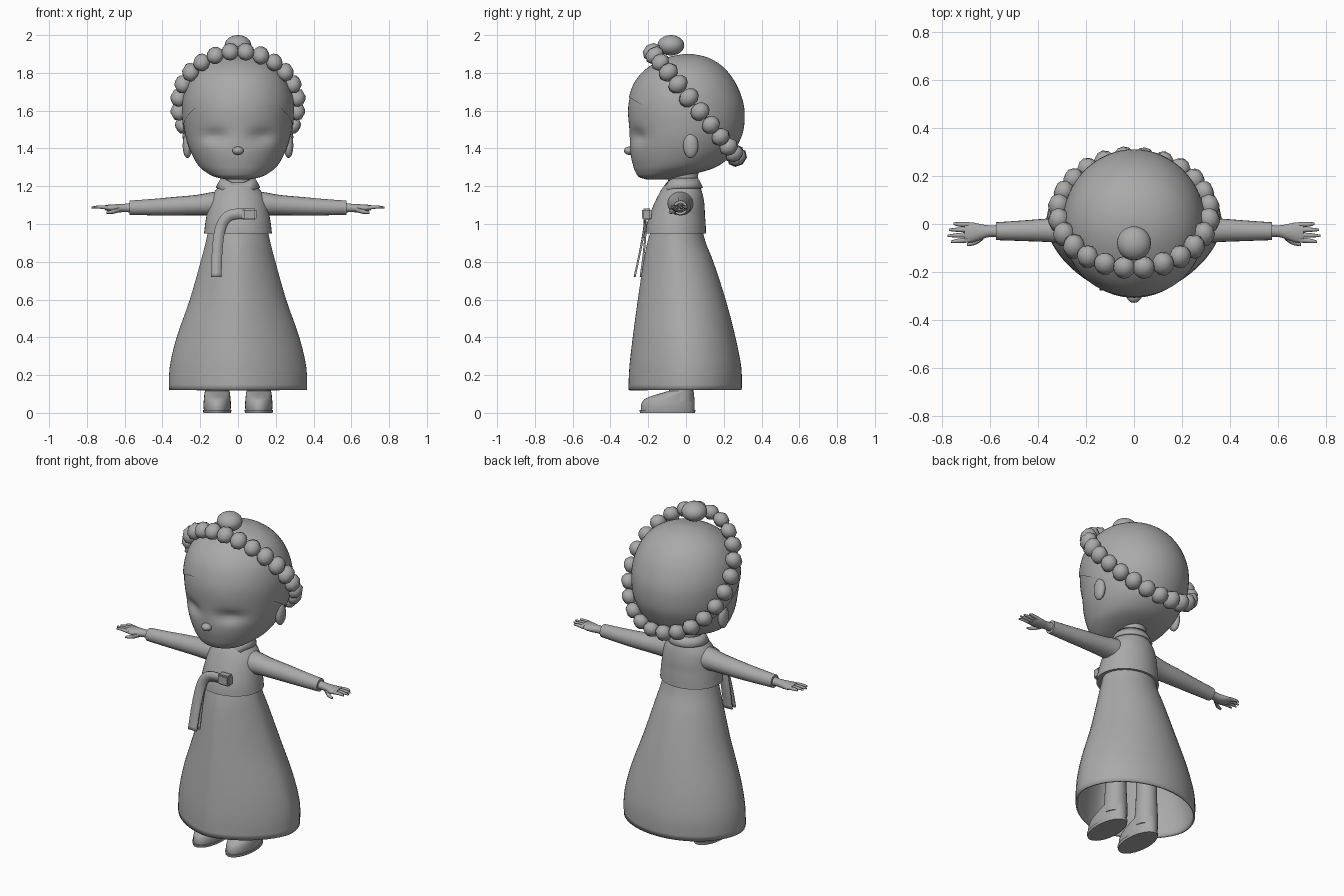
import bpy, bmesh, math, random
from mathutils import Vector, Matrix

random.seed(4)
start_cube = bpy.data.objects.get("Cube")
if start_cube:
    bpy.data.objects.remove(start_cube, do_unlink=True)

# One plain grey clay colour for the whole figure
grey = bpy.data.materials.new("clay_grey")
grey.use_nodes = True
colour = (0.4, 0.4, 0.4, 1)
grey.diffuse_color = colour
grey.node_tree.nodes["Principled BSDF"].inputs["Base Color"].default_value = colour


def finish(name, bm, angle=50):
    """Turn a bmesh into a smooth shaded object."""
    bmesh.ops.recalc_face_normals(bm, faces=bm.faces)
    mesh = bpy.data.meshes.new(name)
    bm.to_mesh(mesh)
    bm.free()
    mesh.materials.append(grey)
    obj = bpy.data.objects.new(name, mesh)
    bpy.context.collection.objects.link(obj)
    bpy.ops.object.select_all(action='DESELECT')
    obj.select_set(True)
    bpy.context.view_layer.objects.active = obj
    bpy.ops.object.shade_smooth_by_angle(angle=math.radians(angle))
    return obj


def resample(rows, steps):
    """Pass a smooth spline through rows of numbers."""
    rows = [Vector(r) for r in rows]
    result = []
    for i in range(len(rows) - 1):
        a, b = rows[max(i - 1, 0)], rows[i]
        c, d = rows[i + 1], rows[min(i + 2, len(rows) - 1)]
        for s in range(steps):
            t = s / steps
            result.append(b + (c - a) * (t / 2) + (a * 2 - b * 5 + c * 4 - d) * (t * t / 2)
                          + (b * 3 - a - c * 3 + d) * (t ** 3 / 2))
    return result + [rows[-1]]


def skin(rings, caps=True):
    """Join equal rings of points into a tube."""
    bm = bmesh.new()
    loops = [[bm.verts.new(p) for p in ring] for ring in rings]
    n = len(loops[0])
    for low, high in zip(loops, loops[1:]):
        for i in range(n):
            j = (i + 1) % n
            bm.faces.new((low[i], low[j], high[j], high[i]))
    if caps:
        bm.faces.new(loops[0])
        bm.faces.new(loops[-1])
    return bm


def body_loft(sections, x=0, n=40, steps=3, front_power=2, caps=True):
    """Sections are height, half width, front y, back y."""
    rings = []
    for z, rx, front, back in resample(sections, steps):
        ring = []
        for i in range(n):
            a = math.tau * i / n
            c, s = math.cos(a), math.sin(a)
            e = 2 / front_power if s < 0 else 1
            px = math.copysign(abs(c) ** e, c) * rx
            py = math.copysign(abs(s) ** e, s) * (back - front) / 2
            ring.append((x + px, (front + back) / 2 + py, z))
        rings.append(ring)
    return skin(rings, caps)


def arm_loft(name, sections, side, n=20):
    """Sections are x, centre y, centre z, half depth, half height."""
    rings = []
    for x, y, z, ry, rz in resample(sections, 3):
        turns = [math.tau * i / n for i in range(n)]
        rings.append([(side * x, y + ry * math.cos(a), z + rz * math.sin(a)) for a in turns])
    return finish(name, skin(rings))


def ball(name, centre, radii, segments=20, rings=12, turn=Matrix()):
    bm = bmesh.new()
    bmesh.ops.create_uvsphere(bm, u_segments=segments, v_segments=rings, radius=1)
    bm.transform(Matrix.Translation(centre) @ turn @ Matrix.Diagonal((*radii, 1)))
    return finish(name, bm, 65)


def solidify(obj, thickness, offset):
    mod = obj.modifiers.new("thickness", 'SOLIDIFY')
    mod.thickness = thickness
    mod.offset = offset


# Skirt, open underneath
skirt = finish("skirt", body_loft([
    (.12, .365, -.305, .295), (.24, .362, -.3, .293), (.4, .325, -.282, .262),
    (.6, .255, -.255, .21), (.8, .198, -.225, .145), (.9, .172, -.205, .105),
    (.98, .155, -.18, .085)], n=56, front_power=1.65, caps=False))
solidify(skirt, .01, -1)

# Jacket, neck and folded collar
finish("jacket", body_loft([
    (.95, .18, -.215, .106), (1, .174, -.208, .104), (1.05, .166, -.192, .1),
    (1.1, .156, -.172, .098), (1.15, .14, -.148, .09), (1.19, .108, -.125, .078),
    (1.22, .08, -.1, .065)]))
finish("neck", body_loft([(1.12, .08, -.1, .06), (1.2, .072, -.095, .06), (1.32, .075, -.1, .07)]))
collar_rings = []
for drop, reach, height in ((.06, .112, 1.19), (.045, .1, 1.215), (.03, .085, 1.24)):
    ring = []
    for i in range(40):
        a = math.tau * i / 40
        front = max(0, -math.sin(a)) ** 4
        ring.append((reach * math.cos(a), -.022 + reach * .95 * math.sin(a), height - drop * front))
    collar_rings.append(ring)
solidify(finish("collar", skin(collar_rings, False)), .012, 0)

# Head with soft eye hollows and a hair cap cut along the hairline
skull = [
    (1.236, .06, -.21, -.1), (1.25, .125, -.25, -.03), (1.28, .178, -.27, .1),
    (1.31, .21, -.28, .175), (1.36, .24, -.292, .235), (1.42, .265, -.297, .27),
    (1.5, .284, -.3, .3), (1.6, .292, -.307, .305), (1.68, .284, -.295, .287),
    (1.76, .255, -.262, .25), (1.83, .2, -.195, .193), (1.88, .115, -.1, .115),
    (1.9, .02, -.005, .03)]
head = body_loft(skull, n=64, steps=4)
for v in head.verts:
    if v.co.y < -.1:
        dx, dz = (abs(v.co.x) - .125) / .065, (v.co.z - 1.465) / .035
        v.co.y += .03 * math.exp(-dx * dx - dz * dz)
finish("head", head)
hair = body_loft([(z, rx + .005, f - .005, b + .005) for z, rx, f, b in skull], n=64, steps=4)
bmesh.ops.bisect_plane(hair, geom=hair.verts[:] + hair.edges[:] + hair.faces[:],
                       plane_co=(0, -.3, 1.67), plane_no=(0, .19, .32), clear_inner=True)
finish("hair_cap", hair)
ball("nose", (0, -.3, 1.388), (.03, .028, .022))

# Beaded garland tilted round the head, with a topknot ball
centre = Vector((0, .045, 1.632))
slope = Vector((0, .228, -.282))
across = slope.normalized().cross(Vector((1, 0, 0)))
bead_count = 24
for i in range(bead_count):
    a = math.tau * (i + .5) / bead_count
    spot = centre + Vector((.315 * math.sin(a), 0, 0)) + slope * math.cos(a)
    outward = (spot - centre).normalized()
    along = across.cross(outward)
    turn = Matrix((outward, across, along)).transposed().to_4x4()
    size = random.uniform(.95, 1.08)
    ball("garland_bead", spot, (.044 * size, .053 * size, .046), 8, 6, turn)
ball("topknot", (0, -.08, 1.946), (.071, .071, .054))

# Paired parts: ears, sleeves, hands, legs and shoes
for side, label in ((1, "left"), (-1, "right")):
    ball(label + "_ear", (side * .268, .025, 1.415), (.025, .04, .066))
    arm_loft(label + "_sleeve", [
        (.04, -.03, 1.1, .07, .08), (.13, -.03, 1.106, .068, .064), (.22, -.028, 1.1, .058, .054),
        (.34, -.026, 1.094, .05, .049), (.46, -.028, 1.089, .043, .043),
        (.575, -.03, 1.086, .037, .038)], side)
    arm_loft(label + "_palm", [
        (.55, -.03, 1.087, .027, .027), (.6, -.03, 1.085, .024, .022), (.64, -.033, 1.083, .033, .022),
        (.675, -.035, 1.084, .042, .019), (.705, -.035, 1.087, .038, .013)], side)
    for k, tip in enumerate((.75, .77, .775, .762)):
        y = -.003 - .021 * k
        arm_loft(label + "_finger", [
            (.685, y, 1.086, .011, .011), (.73, y - .002 * (k - 1), 1.09, .0095, .009),
            (tip, y - .004 * (k - 1), 1.088, .005, .005)], side, 8)
    arm_loft(label + "_thumb", [
        (.625, -.05, 1.078, .014, .014), (.66, -.075, 1.066, .012, .012),
        (.695, -.086, 1.06, .006, .006)], side, 8)
    x = side * .11
    finish(label + "_leg", body_loft([
        (.06, .066, -.095, .04), (.14, .064, -.09, .038), (.3, .056, -.085, .035),
        (.6, .06, -.095, .04)], x, 24))
    finish(label + "_shoe", body_loft([
        (.01, .07, -.238, .044), (.04, .073, -.238, .046), (.07, .071, -.222, .045),
        (.09, .069, -.18, .043), (.108, .067, -.12, .041), (.118, .062, -.088, .036)], x, 28))
    finish(label + "_sole", body_loft([
        (0, .073, -.243, .048), (.016, .076, -.247, .05)], x, 28, 1))


# Chest ribbon: knot loop and two hanging tails
def ribbon(name, path, half_width):
    points = resample(path, 5)
    bm = bmesh.new()
    edges = []
    for i, p in enumerate(points):
        d = points[min(i + 1, len(points) - 1)] - points[max(i - 1, 0)]
        w = Vector((-d.z, 0, d.x)).normalized() * half_width
        edges.append((bm.verts.new(p + w), bm.verts.new(p - w)))
    for (a, b), (c, d) in zip(edges, edges[1:]):
        bm.faces.new((a, b, d, c))
    solidify(finish(name, bm), .01, 0)


for name, lift in (("outer_tail", 0), ("inner_tail", 1)):
    ribbon(name, [(.06, -.217, 1.052), (-.02, -.218, 1.052), (-.065, -.218, 1.03),
                  (-.095, -.222 + .008 * lift, .97), (-.11, -.242 + .02 * lift, .86),
                  (-.115, -.272 + .032 * lift, .72)], .028)
knot = bmesh.new()
bmesh.ops.create_cube(knot, size=1)
knot.transform(Matrix.Translation((.06, -.208, 1.052)) @ Matrix.Diagonal((.075, .05, .062, 1)))
bmesh.ops.bevel(knot, geom=knot.edges[:], offset=.008, segments=2, affect='EDGES')
finish("ribbon_knot", knot)
